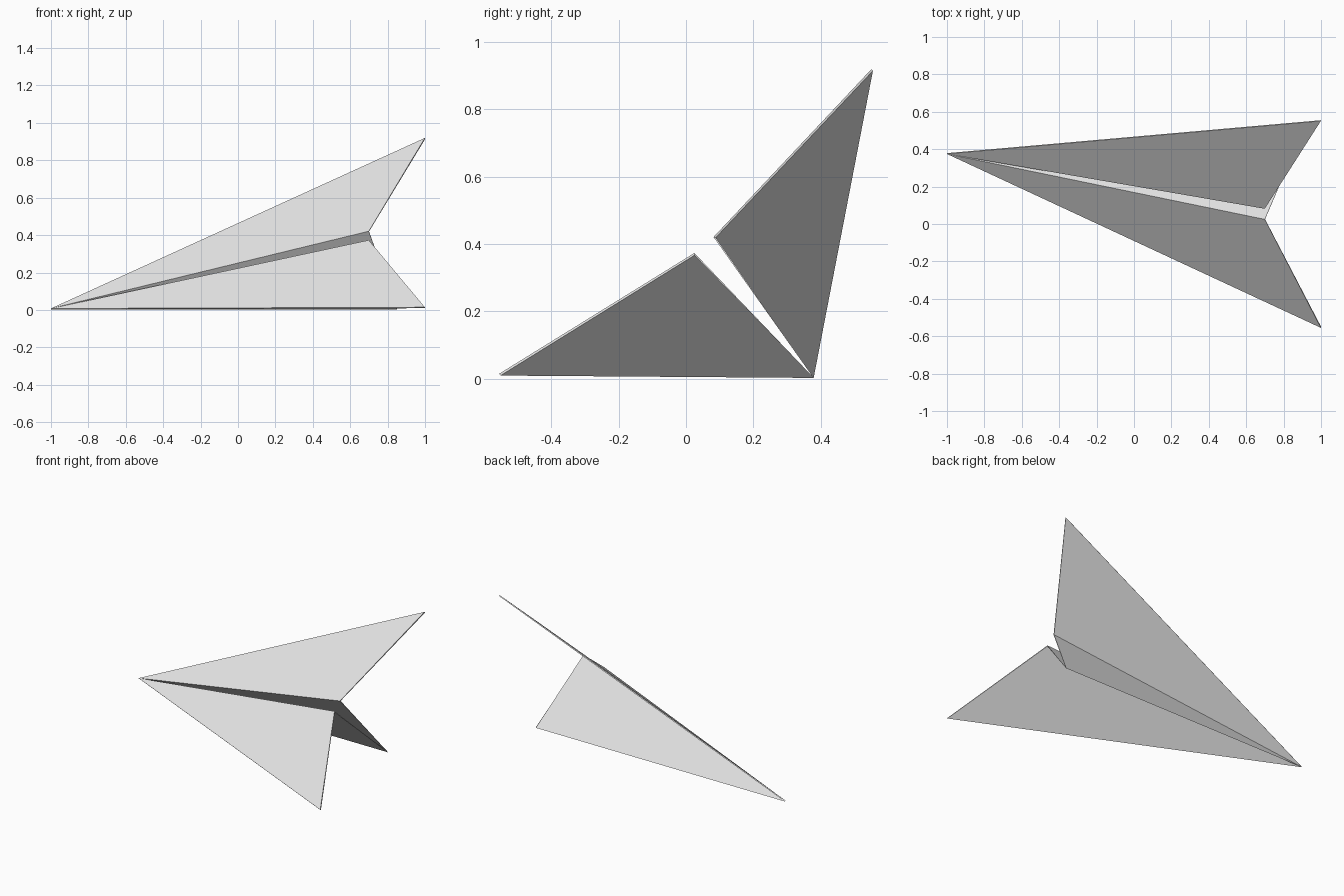
import bpy
from mathutils import Vector

cube = bpy.data.objects.get("Cube")
if cube:
    bpy.data.objects.remove(cube, do_unlink=True)

# Plain paper material
paper = bpy.data.materials.new("light_grey_paper")
paper.use_nodes = True
paper.diffuse_color = (0.8, 0.8, 0.8, 1)
paper.node_tree.nodes["Principled BSDF"].inputs["Base Color"].default_value = (0.8, 0.8, 0.8, 1)

# Fold points of the paper dart, which rests on one wing and its keel
NOSE = Vector((-1.0, 0.377, 0.005))
KEEL_TAIL = Vector((0.85, 0.377, 0.005))
raised_fold = Vector((0.7, 0.085, 0.42))
raised_tip = Vector((1.0, 0.553, 0.917))
lowered_fold = Vector((0.7, 0.025, 0.37))
lowered_tip = Vector((1.0, -0.553, 0.012))


def folded_sheet(name, points, faces):
    """Thin sheet of triangular panels sharing their fold lines."""
    mesh = bpy.data.meshes.new(name)
    mesh.from_pydata(points, [], faces)
    mesh.materials.append(paper)
    obj = bpy.data.objects.new(name, mesh)
    bpy.context.collection.objects.link(obj)
    # Paper thickness
    solid = obj.modifiers.new("paper_thickness", "SOLIDIFY")
    solid.thickness = 0.007
    solid.offset = 0
    return obj


# Wing, keel side, keel side, wing: one continuous folded sheet
folded_sheet(
    "paper_dart",
    [NOSE, raised_tip, raised_fold, KEEL_TAIL, lowered_fold, lowered_tip],
    [(0, i + 1, i) for i in range(1, 5)],
)
